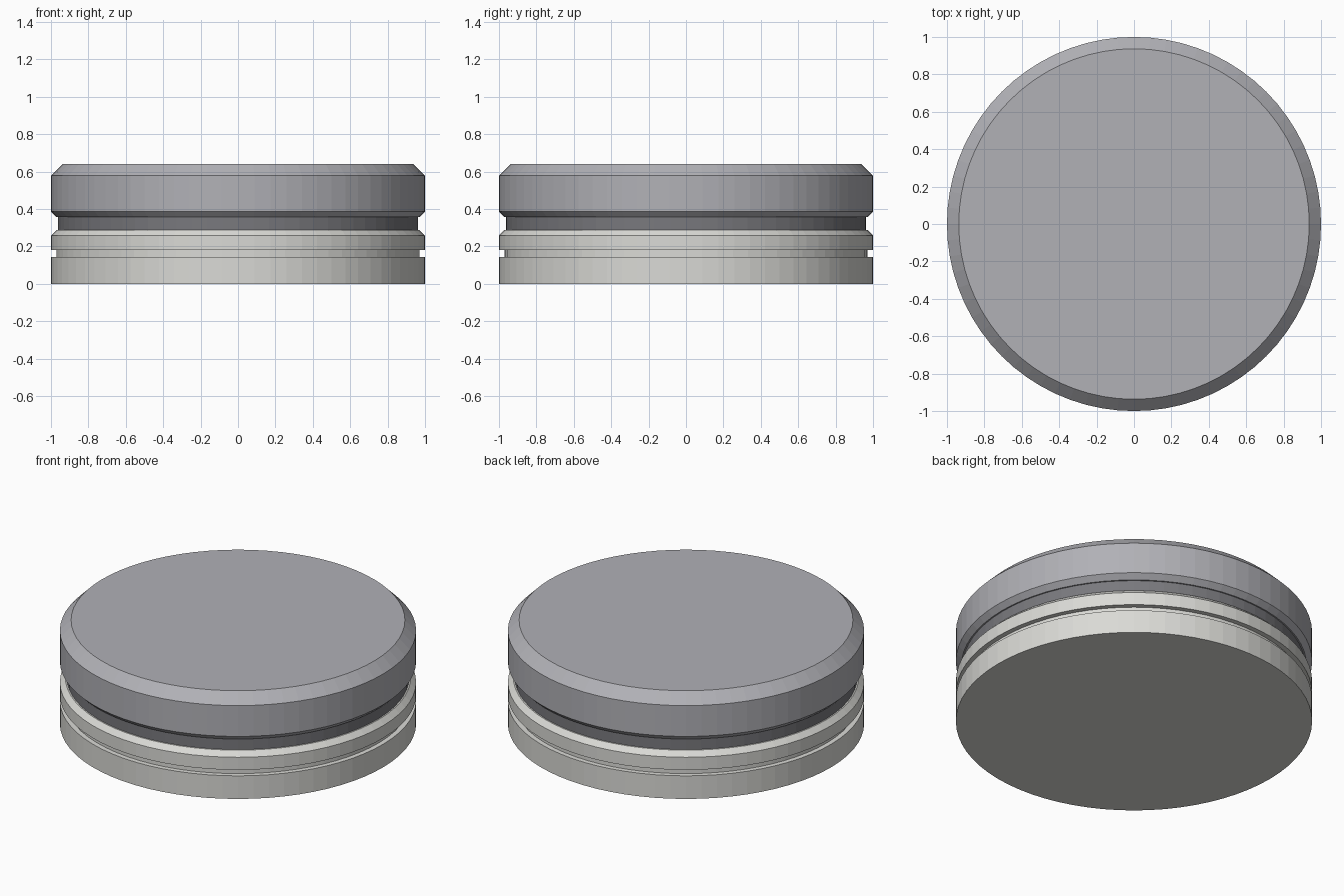
import bpy
import bmesh
from math import cos, sin, tau

cube = bpy.data.objects.get("Cube")
if cube:
    bpy.data.objects.remove(cube, do_unlink=True)

SIDES = 72


def make_material(name, rgb):
    mat = bpy.data.materials.new(name)
    mat.use_nodes = True
    mat.diffuse_color = (*rgb, 1)
    mat.node_tree.nodes["Principled BSDF"].inputs["Base Color"].default_value = (*rgb, 1)
    return mat


def lathe(name, profile, mat):
    """Closed solid of revolution from (radius, height) points, bottom to top."""
    bm = bmesh.new()
    angles = [tau * i / SIDES for i in range(SIDES)]
    rings = [[bm.verts.new((r * cos(a), r * sin(a), z)) for a in angles]
             for r, z in profile]
    for low, high in zip(rings, rings[1:]):
        for i in range(SIDES):
            j = (i + 1) % SIDES
            bm.faces.new((low[i], low[j], high[j], high[i]))
    bm.faces.new(rings[0][::-1])
    bm.faces.new(rings[-1])
    mesh = bpy.data.meshes.new(name)
    bm.to_mesh(mesh)
    bm.free()
    mesh.materials.append(mat)
    obj = bpy.data.objects.new(name, mesh)
    bpy.context.collection.objects.link(obj)
    return obj


off_white = make_material("warm off white", (0.70, 0.70, 0.67))
grey = make_material("cool grey", (0.44, 0.44, 0.47))
dark_grey = make_material("dark grey", (0.19, 0.19, 0.205))

# Base with a narrow square groove and a chamfered upper rim
lathe("base", [(1, 0), (1, 0.143), (0.97, 0.143), (0.97, 0.18),
               (1, 0.18), (1, 0.258), (0.97, 0.288)], off_white)

# Recessed neck between base and cap
lathe("neck", [(0.962, 0.288), (0.962, 0.357)], dark_grey)

# Cap with a small lower chamfer and a wide upper chamfer
lathe("cap", [(0.97, 0.357), (1, 0.387), (1, 0.578), (0.937, 0.641)], grey)
